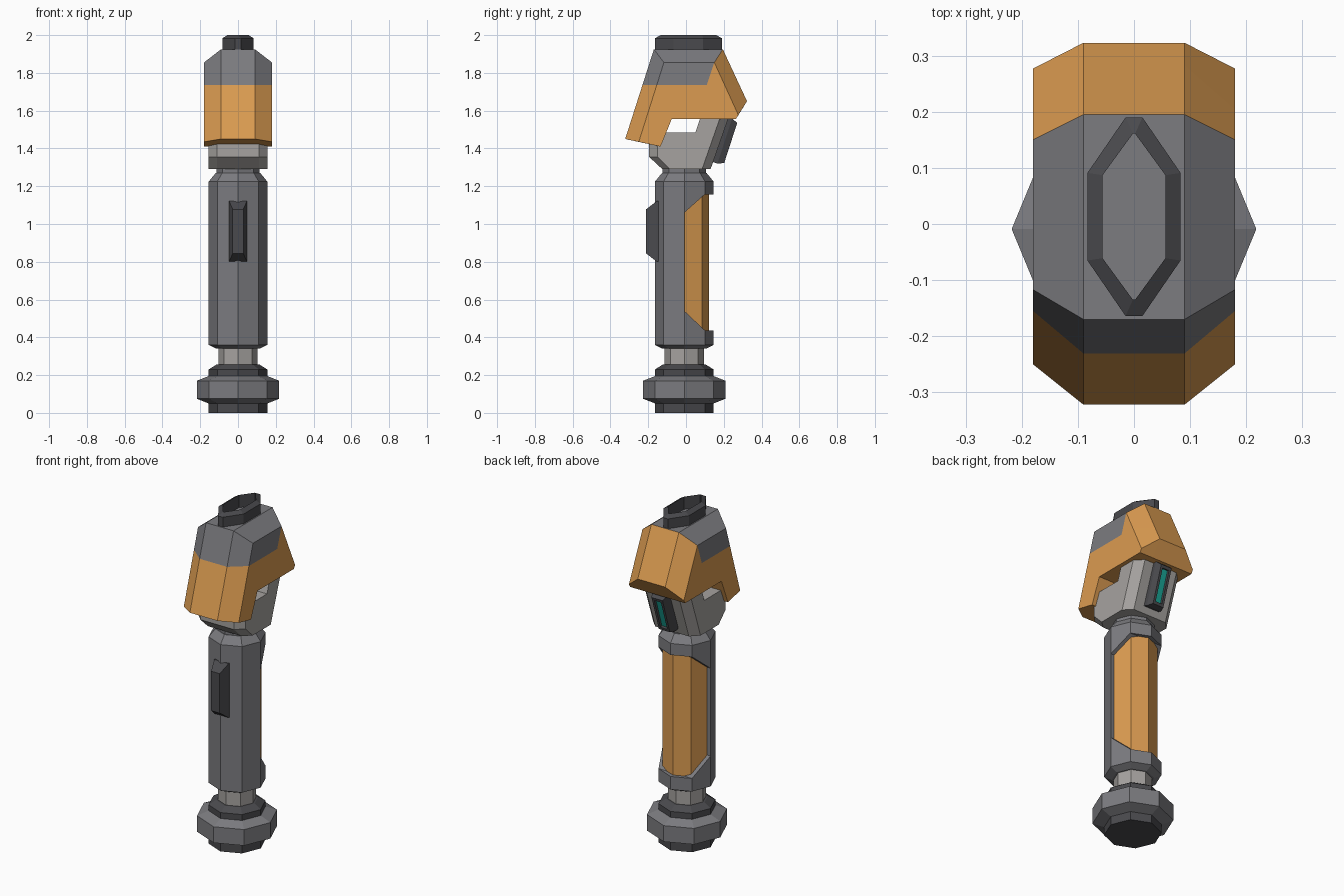
import bpy, bmesh, math
from mathutils import Vector, Matrix

if "Cube" in bpy.data.objects:
    bpy.data.objects.remove(bpy.data.objects["Cube"])

CY = -0.009  # handle axis sits slightly forward


def material(name, rgb):
    m = bpy.data.materials.new(name)
    m.diffuse_color = (*rgb, 1)
    m.use_nodes = True
    m.node_tree.nodes["Principled BSDF"].inputs["Base Color"].default_value = m.diffuse_color
    return m


GREY = material("mid_grey", (0.20, 0.20, 0.215))
LIGHT = material("light_grey", (0.38, 0.365, 0.35))
DARK = material("dark_grey", (0.068, 0.068, 0.075))
ORANGE = material("orange", (0.71, 0.33, 0.082))
TEAL = material("teal", (0.01, 0.38, 0.31))


def finish(name, bm, *mats):
    bmesh.ops.recalc_face_normals(bm, faces=bm.faces)
    me = bpy.data.meshes.new(name)
    bm.to_mesh(me)
    bm.free()
    for m in mats:
        me.materials.append(m)
    ob = bpy.data.objects.new(name, me)
    bpy.context.collection.objects.link(ob)
    return ob


def loft(loops, close=False):
    """Bridge equal-length point loops; cap the ends unless closed in a ring."""
    bm = bmesh.new()
    rings = [[bm.verts.new(p) for p in loop] for loop in loops]
    n = len(rings[0])
    pairs = list(zip(rings, rings[1:])) + ([(rings[-1], rings[0])] if close else [])
    for a, b in pairs:
        for i in range(n):
            j = (i + 1) % n
            bm.faces.new((a[i], a[j], b[j], b[i]))
    if not close:
        bm.faces.new(rings[0])
        bm.faces.new(rings[-1])
    return bm


def octagon(name, profile, mat):
    """Eight-sided turned part from (radius, z) pairs, corners on the axes."""
    ang = [math.radians(45 * k) for k in range(8)]
    return finish(name, loft([[(r * math.cos(a), CY + r * math.sin(a), z) for a in ang]
                              for r, z in profile]), mat)


def side_slab(inner, outer, xi, xo):
    """Side profiles (y, z) lofted across x, mirrored about x = 0."""
    return loft([[(x, y, z) for y, z in prof] for x, prof in
                 ((-xo, outer), (-xi, inner), (xi, inner), (xo, outer))])


# Pommel and lower neck
octagon("pommel_foot", [(0.155, 0), (0.155, 0.055)], DARK)
octagon("pommel_ring", [(0.155, 0.05), (0.218, 0.075), (0.218, 0.17), (0.155, 0.195)], GREY)
octagon("pommel_collar", [(0.155, 0.19), (0.155, 0.23), (0.115, 0.255)], DARK)
octagon("lower_neck", [(0.104, 0.24), (0.104, 0.35)], LIGHT)

# Handle with the back half cut away to show the grip
handle = octagon("handle", [(0.115, 0.34), (0.155, 0.36), (0.155, 1.225), (0.118, 1.27)], GREY)
cut = [(-0.009, 0.54), (-0.009, 1.06), (0.1, 1.157), (0.3, 1.157), (0.3, 0.437), (0.1, 0.437)]
cutter = finish("grip_cutter", side_slab(cut, cut, 0.1, 0.3))
cutter.hide_render = True
cutter.hide_viewport = True
mod = handle.modifiers.new("grip_recess", 'BOOLEAN')
mod.object = cutter
mod.operation = 'DIFFERENCE'
mod.solver = 'EXACT'
octagon("grip", [(0.132, 0.41), (0.132, 1.18)], ORANGE)
octagon("upper_neck", [(0.115, 1.25), (0.115, 1.30)], GREY)

# Front button, a bevelled block
finish("front_button", loft([[(sx * hw, y, 0.961 + sz * hz) for sx, sz in
                              ((-1, -1), (1, -1), (1, 1), (-1, 1))]
                             for y, hw, hz in ((-0.13, 0.047, 0.16), (-0.155, 0.047, 0.16),
                                               (-0.211, 0.028, 0.117))]), DARK)

# Head block carrying the hood
head_in = [(-0.125, 1.29), (0.13, 1.29), (0.235, 1.59), (0.085, 1.59),
           (0.05, 1.485), (-0.165, 1.485), (-0.195, 1.435), (-0.195, 1.355)]
head_out = [(-0.085, 1.29), (0.085, 1.29), (0.19, 1.59), (0.085, 1.59),
            (0.05, 1.485), (-0.125, 1.485), (-0.15, 1.435), (-0.15, 1.355)]
finish("head_block", side_slab(head_in, head_out, 0.11, 0.155), LIGHT)

# Hood: grey crown over an orange skirt, orange back
hood_in = [(-0.17, 1.925), (-0.322, 1.45), (-0.135, 1.41), (-0.075, 1.557),
           (0.265, 1.557), (0.323, 1.65), (0.195, 1.925)]
hood_out = [(-0.117, 1.855), (-0.25, 1.435), (-0.135, 1.41), (-0.075, 1.557),
            (0.265, 1.557), (0.277, 1.577), (0.15, 1.855)]
bm = side_slab(hood_in, hood_out, 0.09, 0.18)
seam_no = Vector((0, 0.12, -0.04)).normalized()
seam_co = Vector((0, 0.15, 1.855))
bmesh.ops.recalc_face_normals(bm, faces=bm.faces)
for co, no in (((0, 0, 1.735), (0, 0, 1)), (seam_co, seam_no)):
    bmesh.ops.bisect_plane(bm, geom=bm.verts[:] + bm.edges[:] + bm.faces[:],
                           plane_co=co, plane_no=no)
bm.normal_update()
for f in bm.faces:
    c = f.calc_center_median()
    behind = abs(f.normal.x) > 0.95 and (c - seam_co).dot(seam_no) > 0
    f.material_index = int(c.z < 1.735 or f.normal.y > 0.2 or behind)
finish("hood", bm, GREY, ORANGE)


# Top loop: elongated ring with a sloped rim
def long_octagon(hx, hy, tip, flat, z):
    pts = [(tip, hy), (hx, flat), (hx, -flat), (tip, -hy)]
    pts += [(-x, y) for x, y in reversed(pts)]
    return [(x, 0.013 + y, z) for x, y in pts]


finish("top_loop", loft([long_octagon(0.083, 0.177, 0.015, 0.078, 1.915),
                         long_octagon(0.083, 0.177, 0.015, 0.078, 1.983),
                         long_octagon(0.056, 0.148, 0.002, 0.074, 2.0),
                         long_octagon(0.056, 0.148, 0.002, 0.074, 1.915)], close=True), DARK)

# Rear lamp: tilted dark housing with a recessed teal strip
tilt = Matrix.Translation((0, 0.172, 1.45)) @ Matrix.Rotation(math.radians(-18), 4, 'X')


def lamp_loop(hw, hz, y):
    return [tilt @ Vector((sx * hw, y, sz * hz)) for sx, sz in
            ((-1, -1), (1, -1), (1, 1), (-1, 1))]


finish("lamp_housing", loft([lamp_loop(0.05, 0.125, -0.03), lamp_loop(0.05, 0.125, 0.035),
                             lamp_loop(0.036, 0.112, 0.068), lamp_loop(0.022, 0.095, 0.068),
                             lamp_loop(0.022, 0.095, 0.05)]), DARK)
finish("lamp_strip", loft([lamp_loop(0.022, 0.095, 0.046), lamp_loop(0.022, 0.095, 0.054)]), TEAL)
